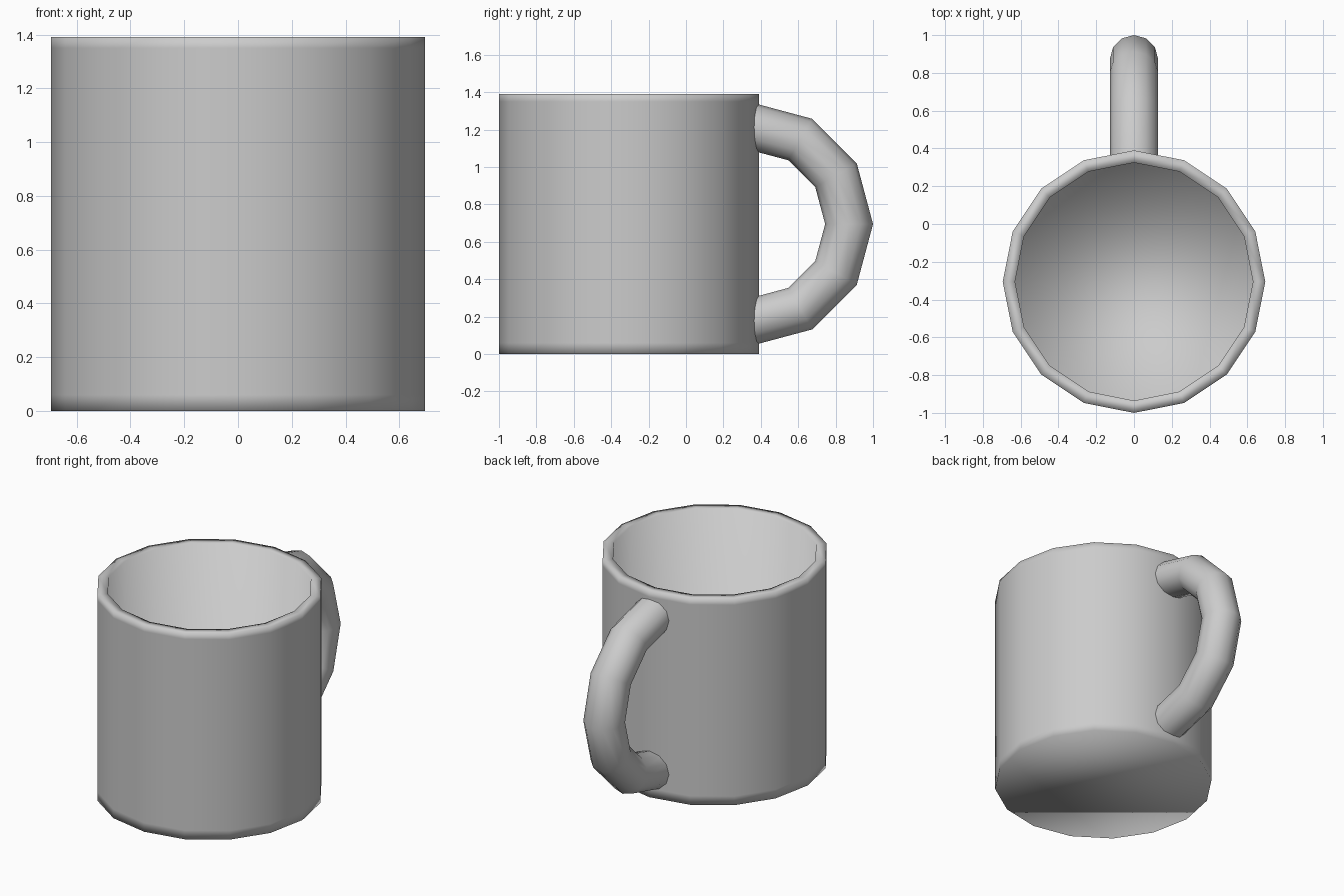
import bpy, bmesh, math

if "Cube" in bpy.data.objects:
    bpy.data.objects.remove(bpy.data.objects["Cube"])

SIDES = 16
CUP_Y = -0.305
HEIGHT = 1.39
HANDLE_Y = 0.35


def finish(bm, name, location):
    bmesh.ops.recalc_face_normals(bm, faces=bm.faces)
    for f in bm.faces:
        f.smooth = True
    mesh = bpy.data.meshes.new(name)
    bm.to_mesh(mesh)
    bm.free()
    obj = bpy.data.objects.new(name, mesh)
    obj.location = location
    bpy.context.collection.objects.link(obj)
    return obj


def bridge(bm, a, b):
    n = len(a)
    for i in range(n):
        j = (i + 1) % n
        bm.faces.new((a[i], a[j], b[j], b[i]))


# Cup body: (radius, height) profile from the base, over the rim, to the inner floor
profile = [(0.695, 0), (0.695, 0.06), (0.695, 1.35), (0.695, HEIGHT),
           (0.63, HEIGHT), (0.63, 0.07)]
bm = bmesh.new()
rings = []
for r, z in profile:
    rings.append([bm.verts.new((r * math.cos(math.tau * i / SIDES),
                                r * math.sin(math.tau * i / SIDES), z))
                  for i in range(SIDES)])
for a, b in zip(rings, rings[1:]):
    bridge(bm, a, b)
bm.faces.new(rings[0])
bm.faces.new(rings[-1])
finish(bm, "cup_body", (0, CUP_Y, 0))

# Handle: half ring of six straight segments with a 12-sided section
MAJOR, MINOR = 0.522, 0.128
bm = bmesh.new()
rings = []
for k in range(7):
    a = math.radians(-90 + 30 * k)
    ring = []
    for i in range(12):
        t = math.tau * i / 12
        d = MAJOR + MINOR * math.cos(t)
        ring.append(bm.verts.new((MINOR * math.sin(t), d * math.cos(a), d * math.sin(a))))
    rings.append(ring)
for a, b in zip(rings, rings[1:]):
    bridge(bm, a, b)
finish(bm, "handle", (0, HANDLE_Y, HEIGHT / 2))
